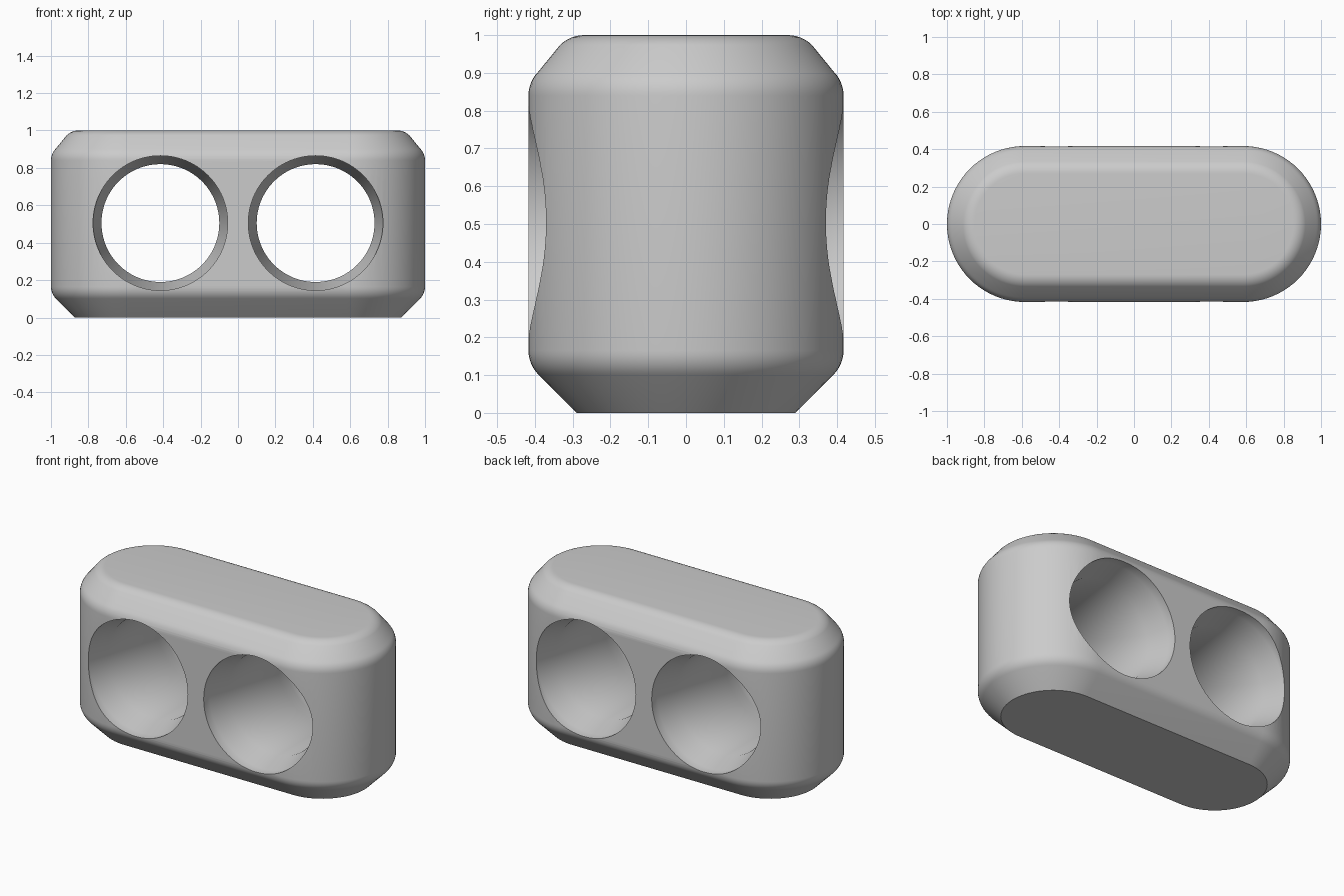
import bpy, bmesh
from math import sin, cos, pi, radians

old = bpy.data.objects.get("Cube")
if old:
    bpy.data.objects.remove(old, do_unlink=True)

grey = bpy.data.materials.new("plain grey")
grey.use_nodes = True
colour = (0.6, 0.6, 0.6, 1)
grey.diffuse_color = colour
grey.node_tree.nodes["Principled BSDF"].inputs["Base Color"].default_value = colour

RADIUS = 0.417
END_X = 1 - RADIUS
ARC = 40


def loft(name, rings):
    """Closed solid through a list of equal rings of points."""
    bm = bmesh.new()
    loops = [[bm.verts.new(p) for p in ring] for ring in rings]
    n = len(loops[0])
    for a, b in zip(loops, loops[1:]):
        for i in range(n):
            j = (i + 1) % n
            bm.faces.new((a[i], a[j], b[j], b[i]))
    bm.faces.new(loops[0])
    bm.faces.new(loops[-1])
    bmesh.ops.recalc_face_normals(bm, faces=bm.faces[:])
    mesh = bpy.data.meshes.new(name)
    bm.to_mesh(mesh)
    bm.free()
    mesh.materials.append(grey)
    ob = bpy.data.objects.new(name, mesh)
    bpy.context.collection.objects.link(ob)
    return ob


def stadium(r, z):
    """Outline of two half circles joined by straight sides."""
    pts = []
    for side in (1, -1):
        for i in range(ARC + 1):
            a = -pi / 2 + pi * i / ARC
            pts.append((side * (END_X + r * cos(a)), side * r * sin(a), z))
    return pts


def fillet(r, z, radius, start, end, steps=6):
    """Arc points (r, z) around a centre, angles in degrees."""
    angles = [radians(start + (end - start) * i / steps) for i in range(steps + 1)]
    return [(r + radius * cos(a), z + radius * sin(a)) for a in angles]


# Body: sharp chamfer below, softened chamfer above
soft = 0.09
profile = [(0.29, 0)]
profile += fillet(RADIUS - soft, 0.165, soft, -45, 0)
profile += fillet(RADIUS - soft, 0.84, soft, 0, 45)
profile += fillet(0.27, 1 - soft, soft, 45, 90)
body = loft("double_hole_body", [stadium(r, z) for r, z in profile])

# Two through holes, flared towards both faces
flare = [(0.36, 0.5), (0.36, 0.36), (0.315, 0.24)]
bore = [(r, -y) for r, y in flare] + [(r, y) for r, y in reversed(flare)]
bpy.context.view_layer.objects.active = body
for side in (-1, 1):
    rings = [[(side * 0.415 + r * cos(2 * pi * i / 96), y, 0.505 + r * sin(2 * pi * i / 96))
              for i in range(96)] for r, y in bore]
    cutter = loft("hole_cutter", rings)
    cutter.hide_render = True
    cut = body.modifiers.new("hole", "BOOLEAN")
    cut.operation = "DIFFERENCE"
    cut.solver = "EXACT"
    cut.object = cutter
    bpy.ops.object.modifier_apply(modifier=cut.name)
    bpy.data.objects.remove(cutter, do_unlink=True)

# Smooth curves, crisp hole rims and base edge
bpy.ops.object.select_all(action="DESELECT")
body.select_set(True)
bpy.ops.object.shade_smooth_by_angle(angle=radians(30))
